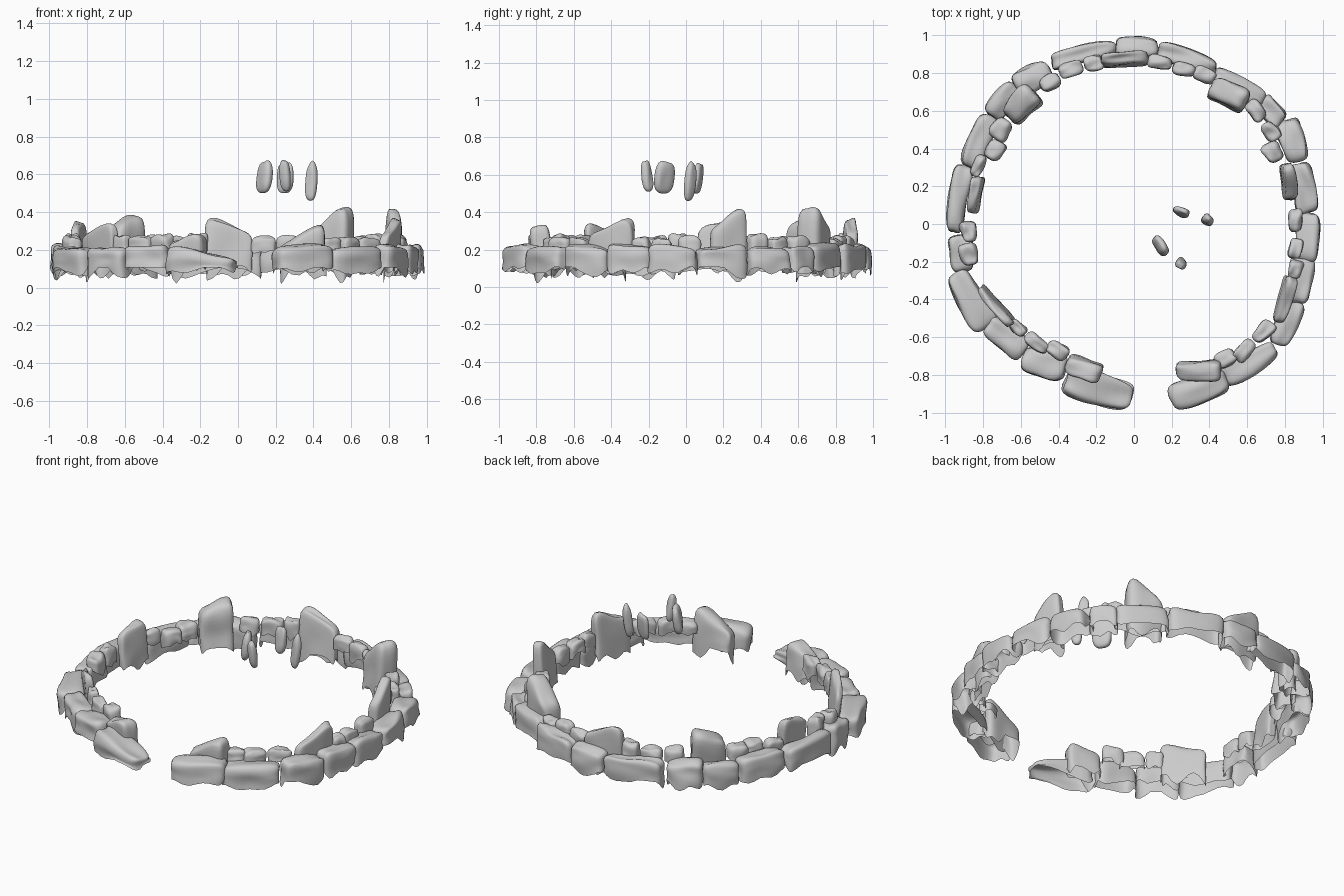
import bpy, bmesh, math, random
from mathutils import Vector, noise

if "Cube" in bpy.data.objects:
    bpy.data.objects.remove(bpy.data.objects["Cube"])

random.seed(4)


def stone(name, p1, p2, width, z0, top1, top2, power=5.0, jag=0.05, closed=False, lean=0.0):
    """Rounded, uneven stone lying from p1 to p2; open ragged underside unless closed."""
    a, b = Vector(p1).to_2d(), Vector(p2).to_2d()
    mid, d = (a + b) / 2, b - a
    length = d.length
    t = d.normalized()
    n = Vector((t.y, -t.x))
    if n.dot(mid) < 0:
        n = -n
    bulge = length ** 2 / 7 if not closed else 0
    off = Vector([random.uniform(-50, 50) for _ in range(3)])
    taper, skew = random.uniform(-.16, .16), random.uniform(-.12, .12)
    bm = bmesh.new()
    bmesh.ops.create_cube(bm, size=2)
    bmesh.ops.subdivide_edges(bm, edges=bm.edges[:], cuts=7, use_grid_fill=True)
    if not closed:
        under = [f for f in bm.faces if f.normal.z < -.9]
        bmesh.ops.delete(bm, geom=under, context='FACES')
    for v in bm.verts:
        c = v.co.copy()
        if closed or c.z > 0:
            k = sum(abs(q) ** power for q in c) ** (1 / power)
        else:
            k = (abs(c.x) ** power + abs(c.y) ** power) ** (1 / power)
        x, y = c.x / k, c.y / k
        z = c.z / k if (closed or c.z > 0) else c.z
        w = noise.noise(Vector((x, y, z)) * .9 + off)
        w2 = noise.noise(Vector((x, y, z)) * .9 - off)
        x *= 1 + .08 * w2
        y *= (1 + taper * x) * (1 + .22 * w)
        y += skew * x
        s = min(1, max(0, (x + 1) / 2))
        top = top1 + (top2 - top1) * s * s * (3 - 2 * s)
        h = (z + 1) / 2
        zz = z0 + (top - z0) * h + .02 * w2 * h
        # Broad, uneven hanging lower edge
        if not closed and z < 0:
            g = noise.noise(Vector((x * 1.1, y * .9, 0)) + off)
            zz -= jag * max(-.3, 2 * g) * -z
        p = mid + t * x * length / 2 + n * (y * width / 2 + bulge * (1 - x * x) * .6 + lean * (h - .5))
        v.co = (p.x - .005, p.y, max(zz, .012))
    bmesh.ops.recalc_face_normals(bm, faces=bm.faces[:])
    for f in bm.faces:
        f.smooth = True
    me = bpy.data.meshes.new(name)
    bm.to_mesh(me)
    bm.free()
    ob = bpy.data.objects.new(name, me)
    bpy.context.collection.objects.link(ob)
    return ob


# Outer course of long stones: x1, y1, x2, y2, width
outer = [
    (-.35, -.80, -.01, -.93, .17), (-.58, -.70, -.36, -.78, .14),
    (-.77, -.53, -.57, -.67, .13), (-.93, -.25, -.78, -.55, .14),
    (-.92, -.06, -.89, -.25, .12), (-.95, -.04, -.89, .31, .10),
    (-.87, .30, -.75, .57, .12), (-.75, .57, -.62, .73, .12),
    (-.62, .72, -.44, .82, .13), (-.43, .85, -.09, .94, .09),
    (-.09, .935, .13, .935, .10), (.13, .92, .44, .82, .10),
    (.43, .80, .69, .65, .10), (.67, .65, .79, .54, .11),
    (.81, .55, .87, .33, .13), (.87, .32, .93, .06, .12),
    (.93, .06, .91, -.20, .12), (.90, -.18, .87, -.42, .12),
    (.85, -.40, .77, -.64, .12), (.75, -.66, .47, -.81, .12),
    (.50, -.82, .20, -.92, .14)]
for i, (x1, y1, x2, y2, w) in enumerate(outer):
    ends = (.225, .15) if i == 0 else [random.uniform(.205, .235) for _ in range(2)]
    stone(f"outer_stone_{i + 1}", (x1, y1), (x2, y2), w, .095, *ends, jag=.04)

# Tall upright stones on the inner side: x1, y1, x2, y2, width, top heights
tall = [
    (.23, -.78, .47, -.77, .10, .24, .35), (.41, .73, .60, .64, .12, .32, .43),
    (.84, .13, .81, .32, .07, .32, .43), (.77, -.52, .84, -.28, .07, .29, .37),
    (-.66, .56, -.52, .70, .13, .33, .39), (-.17, .865, .08, .875, .07, .37, .30),
    (-.85, .06, -.82, .25, .06, .31, .36), (-.81, -.34, -.64, -.53, .05, .28, .34),
    (-.35, -.73, -.17, -.80, .10, .25, .29)]
for i, (x1, y1, x2, y2, w, ta, tb) in enumerate(tall):
    stone(f"tall_stone_{i + 1}", (x1, y1), (x2, y2), w, .10, ta, tb, jag=.06, lean=.02)

# Small inner filler stones resting on the inside of the wall: x, y, length, width
small = [
    (-.87, -.04, .11, .08), (-.87, -.16, .12, .09), (-.61, -.55, .10, .06),
    (-.51, -.63, .14, .07), (-.40, -.67, .12, .08), (-.70, .50, .12, .10),
    (-.73, .39, .11, .09), (-.82, .31, .12, .06), (-.44, .75, .11, .08),
    (-.33, .82, .13, .08), (-.21, .85, .10, .08), (.14, .855, .13, .07),
    (.27, .82, .12, .07), (.38, .79, .12, .08), (.65, .60, .12, .08),
    (.73, .49, .11, .08), (.74, .38, .11, .09), (.86, .02, .12, .07),
    (.86, -.13, .11, .07), (.86, -.24, .10, .07), (.69, -.57, .13, .08),
    (.59, -.67, .13, .08), (.49, -.71, .11, .09)]
for i, (x, y, l, w) in enumerate(small):
    r = math.hypot(x, y)
    tx, ty = -y / r * l / 2, x / r * l / 2
    top = random.uniform(.255, .285)
    stone(f"small_stone_{i + 1}", (x - tx, y - ty), (x + tx, y + ty), w, .185,
          top, top, power=3.5, jag=.03)

# Four slim pebbles floating above the middle
pebbles = [
    (.255, .065, .09, .045, -25, .50, .665), (.395, .02, .065, .05, -35, .46, .665),
    (.145, -.115, .115, .055, -55, .50, .665), (.255, -.21, .06, .05, -30, .51, .675)]
for i, (x, y, l, w, deg, z0, z1) in enumerate(pebbles):
    tx, ty = math.cos(math.radians(deg)) * l / 2, math.sin(math.radians(deg)) * l / 2
    stone(f"floating_stone_{i + 1}", (x - tx, y - ty), (x + tx, y + ty), w, z0,
          z1, z1, power=2.7, closed=True, lean=.02)
